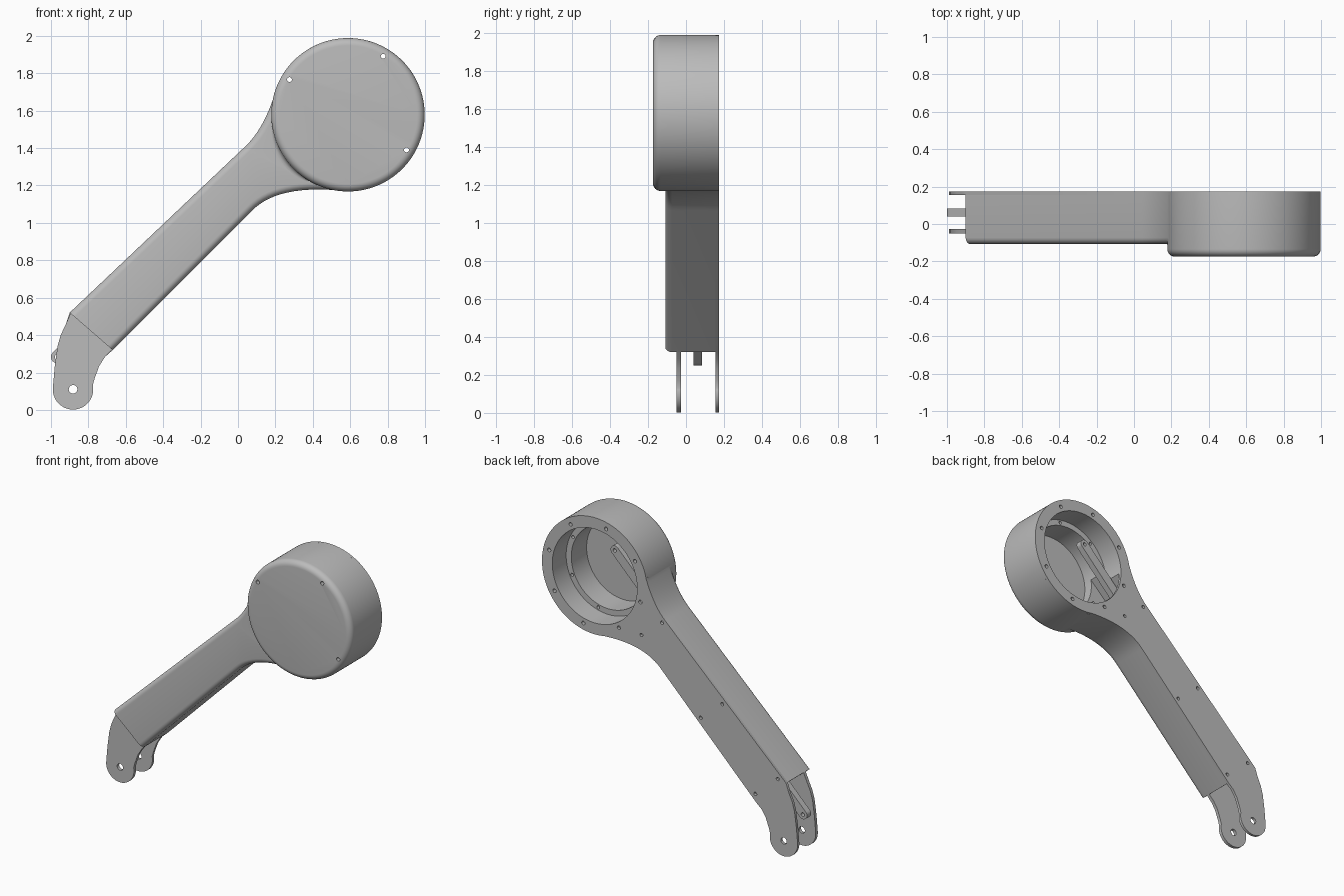
import bpy, bmesh, math
from mathutils import Vector

if "Cube" in bpy.data.objects:
    bpy.data.objects.remove(bpy.data.objects["Cube"])

HEAD = (0.588, 1.578)          # head centre (x, z)
R = 0.41
A0, A1 = Vector((-0.90, 0.52)), Vector((0.04, 1.41))   # upper arm edge
B0, B1 = Vector((-0.67, 0.32)), Vector((0.25, 1.24))   # lower arm edge
PIVOT = (-0.882, 0.11)         # foot pivot
ROD = [(-0.967, 0.283), (0.495, 1.748)]

grey = bpy.data.materials.new("plain grey")
grey.diffuse_color = (0.5, 0.5, 0.5, 1)
grey.use_nodes = True
grey.node_tree.nodes["Principled BSDF"].inputs["Base Color"].default_value = grey.diffuse_color


def arc(c, r, a0, a1, n):
    return [(c[0] + r * math.cos(math.radians(a0 + (a1 - a0) * i / n)),
             c[1] + r * math.sin(math.radians(a0 + (a1 - a0) * i / n))) for i in range(n + 1)]


def disc(c, r, n=24):
    return arc(c, r, 0, 360, n)[:-1]


def polar(r, deg):
    return arc(HEAD, r, deg, deg, 1)[0]


def curve(p, q, s, n=14):
    """Quadratic curve from p to s, pulled toward q."""
    p, q, s = Vector(p), Vector(q), Vector(s)
    return [tuple(p * (1 - t) ** 2 + q * 2 * t * (1 - t) + s * t * t)
            for t in [i / n for i in range(n + 1)]]


def arm_at(s, t):
    """Point on the arm: s along it, t across it."""
    return tuple(A0.lerp(B0, t).lerp(A1.lerp(B1, t), s))


def finish(name, bm):
    bmesh.ops.recalc_face_normals(bm, faces=bm.faces)
    me = bpy.data.meshes.new(name)
    bm.to_mesh(me)
    bm.free()
    me.materials.append(grey)
    ob = bpy.data.objects.new(name, me)
    bpy.context.collection.objects.link(ob)
    return ob


def prism(name, outlines, y0, y1, bevel=0, closed=True):
    """Extrude x-z outlines from y0 to y1; round the front rim if asked."""
    bm = bmesh.new()
    rim = []
    for pts in outlines:
        f = [bm.verts.new((x, y0, z)) for x, z in pts]
        b = [bm.verts.new((x, y1, z)) for x, z in pts]
        n = len(f)
        bm.faces.new(f)
        bm.faces.new(b[::-1])
        for i in range(n):
            j = (i + 1) % n
            bm.faces.new((f[i], b[i], b[j], f[j]))
            if closed or j:
                rim.append(bm.edges.get((f[i], f[j])))
    bmesh.ops.recalc_face_normals(bm, faces=bm.faces)
    if bevel:
        bmesh.ops.bevel(bm, geom=rim, offset=bevel, segments=6, profile=0.5, affect='EDGES')
    return finish(name, bm)


def combine(ob, other, op='DIFFERENCE'):
    m = ob.modifiers.new(op, 'BOOLEAN')
    m.object, m.operation, m.solver = other, op, 'EXACT'
    bpy.context.view_layer.objects.active = ob
    bpy.ops.object.modifier_apply(modifier=m.name)
    bpy.data.objects.remove(other)


def cut(ob, outlines, y0, y1):
    combine(ob, prism("cutter", outlines, y0, y1))


# shared outlines
low_curve = curve((0.075, 1.065), (0.21, 1.205), polar(R - 0.003, 265))
up_curve = curve(polar(R - 0.003, 164), (0.137, 1.502), A1)
foot_left = [(-0.92, 0.46), (-0.948, 0.40), (-0.965, 0.34), (-0.98, 0.23)]
foot_right = [(-0.766, 0.17), (-0.742, 0.235), (-0.71, 0.285)]
foot = foot_left + arc(PIVOT, 0.108, 175, 372, 36) + foot_right
ring_holes = [disc(polar(0.365, 14 + 45 * k), 0.013, 16) for k in range(8)]

# housing: round head joined to the arm, hollowed from the back
body = prism("housing", [disc(HEAD, R, 128)], -0.174, 0.155, 0.04)
arm = prism("arm", [[tuple(B0)] + low_curve + up_curve + [tuple(A0)]], -0.108, 0.155, 0.035, False)
combine(body, arm, 'UNION')
cut(body, [disc(HEAD, 0.33, 96)], 0.02, 0.3)
cut(body, [disc(HEAD, 0.29, 96)], -0.15, 0.1)
cut(body, [[arm_at(-0.1, 0.1), arm_at(-0.1, 0.9), arm_at(1.28, 0.9), arm_at(1.28, 0.1)]], -0.083, 0.3)
cut(body, [ring_holes[k] for k in (0, 2, 6)], 0.08, 0.3)
cut(body, [ring_holes[k] for k in (1, 3, 7)], -0.3, 0.3)
cut(body, [disc(polar(0.311, a), 0.011, 16) for a in (27, 78, 129, 285, 336)], -0.03, 0.1)

# soft step where the arm meets the head
bm = bmesh.new()
rows = []
for i in range(25):
    a = math.radians(188 + 52 * i / 24)
    w = 0.003 + 0.025 * math.sqrt(max(0, math.sin(math.pi * i / 24)))
    row = []
    for j in range(7):
        p = math.pi / 2 * j / 6
        r = R - 0.002 + w * (1 - math.cos(p))
        row.append(bm.verts.new((HEAD[0] + r * math.cos(a), -0.108 - w + w * math.sin(p),
                                 HEAD[1] + r * math.sin(a))))
    rows.append(row)
for p, q in zip(rows, rows[1:]):
    for j in range(6):
        bm.faces.new((p[j], p[j + 1], q[j + 1], q[j]))
step = finish("head_step_fillet", bm)
if step.data.polygons[80].normal.y > 0:
    step.data.flip_normals()

# back cover: ring, arm cover and rear foot in one plate
plate = prism("back_cover", [[tuple(A0)] + foot + [tuple(B0)] + low_curve[:-1]
                             + arc(HEAD, R, 265, 524, 100) + up_curve[1:-1] + [tuple(A1)]], 0.155, 0.174)
cut(plate, [disc(HEAD, 0.33, 96)], 0.1, 0.3)
screws = [disc(arm_at(s, t), 0.012, 16) for s in (0.04, 0.5, 1.0) for t in (0.12, 0.88)]
cut(plate, ring_holes + screws + [disc(PIVOT, 0.023)], 0.1, 0.3)

# front foot flange, tucked into the arm
flange = prism("front_foot", [[arm_at(0.12, 0.08), arm_at(0.005, 0.01)] + foot
                              + [arm_at(0.005, 0.99), arm_at(0.12, 0.92)]], -0.05, -0.027)
cut(flange, [disc(PIVOT, 0.023)], -0.2, 0.1)

# push rod running through the arm
rod = prism("push_rod", [arc(ROD[0], 0.033, 135, 315, 16) + arc(ROD[1], 0.033, -45, 135, 16)], 0.04, 0.084)
cut(rod, [disc(p, 0.013, 16) for p in ROD], 0, 0.2)

# smooth rounded surfaces, keep edges sharp
for ob in (body, step, plate, flange, rod):
    ob.data.shade_smooth()
    ob.data.set_sharp_from_angle(angle=math.radians(30))
